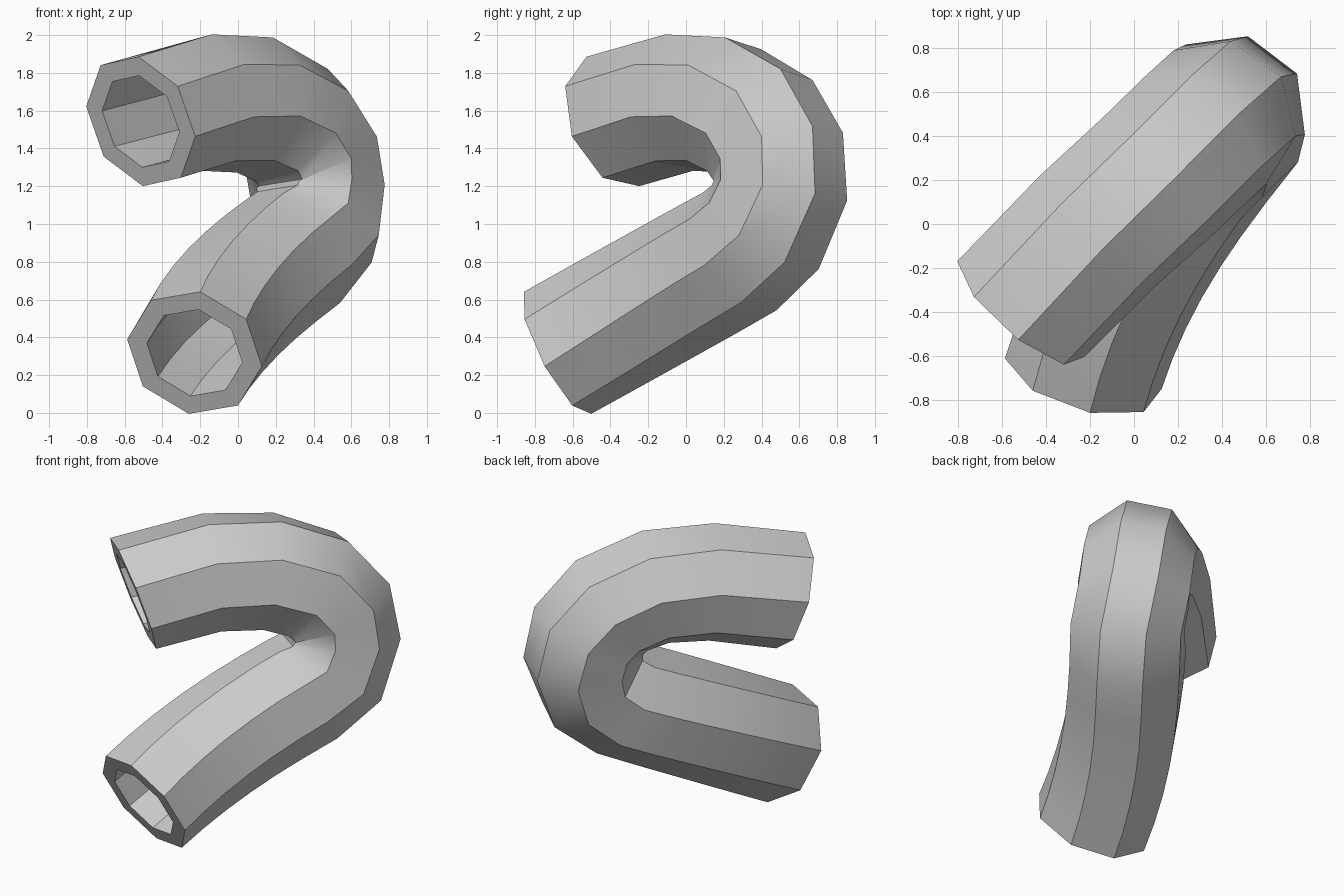
import bpy, bmesh, math
from mathutils import Vector

cube = bpy.data.objects.get("Cube")
if cube:
    bpy.data.objects.remove(cube, do_unlink=True)

SIDES = 8
OUTER, INNER = 0.37, 0.262

# Centre line: upper leg and the tight bend
path = [Vector(p) for p in (
    (-.515, -.387, 1.543), (-.17, -.035, 1.643), (.09, .20, 1.63), (.287, .39, 1.522),
    (.39, .485, 1.36), (.42, .50, 1.176), (.405, .42, .984), (.29, .285, .855))]
# Lower leg, curving gently sideways to its open end
LEG = 6
bend_end = len(path) - 1
for i in range(1, LEG + 1):
    t = .965 * (1 - i / LEG)
    path.append(Vector((-.23 + .3 * t + .25 * t * t, -.68 + t, .318 + .556 * t)))

start_dir = Vector((.62, .71, .31)).normalized()
end_dir = Vector((-.255, -.856, -.449)).normalized()
side_bend = Vector((.8, -.6, .2))
side_end = Vector((.93, -.35, .16))


def direction(i):
    """Tangent of the centre line at a ring."""
    if i == 0:
        return start_dir
    if i == len(path) - 1:
        return end_dir
    a = (path[i] - path[i - 1]).normalized()
    b = (path[i + 1] - path[i]).normalized()
    return (a + b).normalized()


def add_ring(bm, i, radius):
    """Octagon across the centre line, one flat facing the side direction."""
    n = direction(i)
    side = side_bend.lerp(side_end, max(0, i - bend_end) / LEG)
    u = (side - n * side.dot(n)).normalized()
    v = n.cross(u)
    ring = []
    for k in range(SIDES):
        a = math.tau * (k + .5) / SIDES
        ring.append(bm.verts.new(path[i] + radius * (u * math.cos(a) + v * math.sin(a))))
    return ring


def bridge(bm, r1, r2):
    for k in range(SIDES):
        j = (k + 1) % SIDES
        bm.faces.new((r1[k], r1[j], r2[j], r2[k]))


# Hollow bent pipe: outer wall, inner wall and two rims
bm = bmesh.new()
outer = [add_ring(bm, i, OUTER) for i in range(len(path))]
inner = [add_ring(bm, i, INNER) for i in range(len(path))]
for wall in (outer, inner):
    for r1, r2 in zip(wall, wall[1:]):
        bridge(bm, r1, r2)
for end in (0, -1):
    bridge(bm, outer[end], inner[end])
bmesh.ops.recalc_face_normals(bm, faces=bm.faces)

mesh = bpy.data.meshes.new("bent_pipe")
bm.to_mesh(mesh)
bm.free()
pipe = bpy.data.objects.new("bent_pipe", mesh)
bpy.context.collection.objects.link(pipe)

# Plain grey material
grey = bpy.data.materials.new("plain_grey")
grey.use_nodes = True
colour = (.6, .6, .6, 1)
grey.diffuse_color = colour
grey.node_tree.nodes["Principled BSDF"].inputs["Base Color"].default_value = colour
mesh.materials.append(grey)

# Smooth along the length, crisp along the corners
bpy.ops.object.select_all(action='DESELECT')
pipe.select_set(True)
bpy.context.view_layer.objects.active = pipe
bpy.ops.object.shade_smooth_by_angle(angle=math.radians(38))
